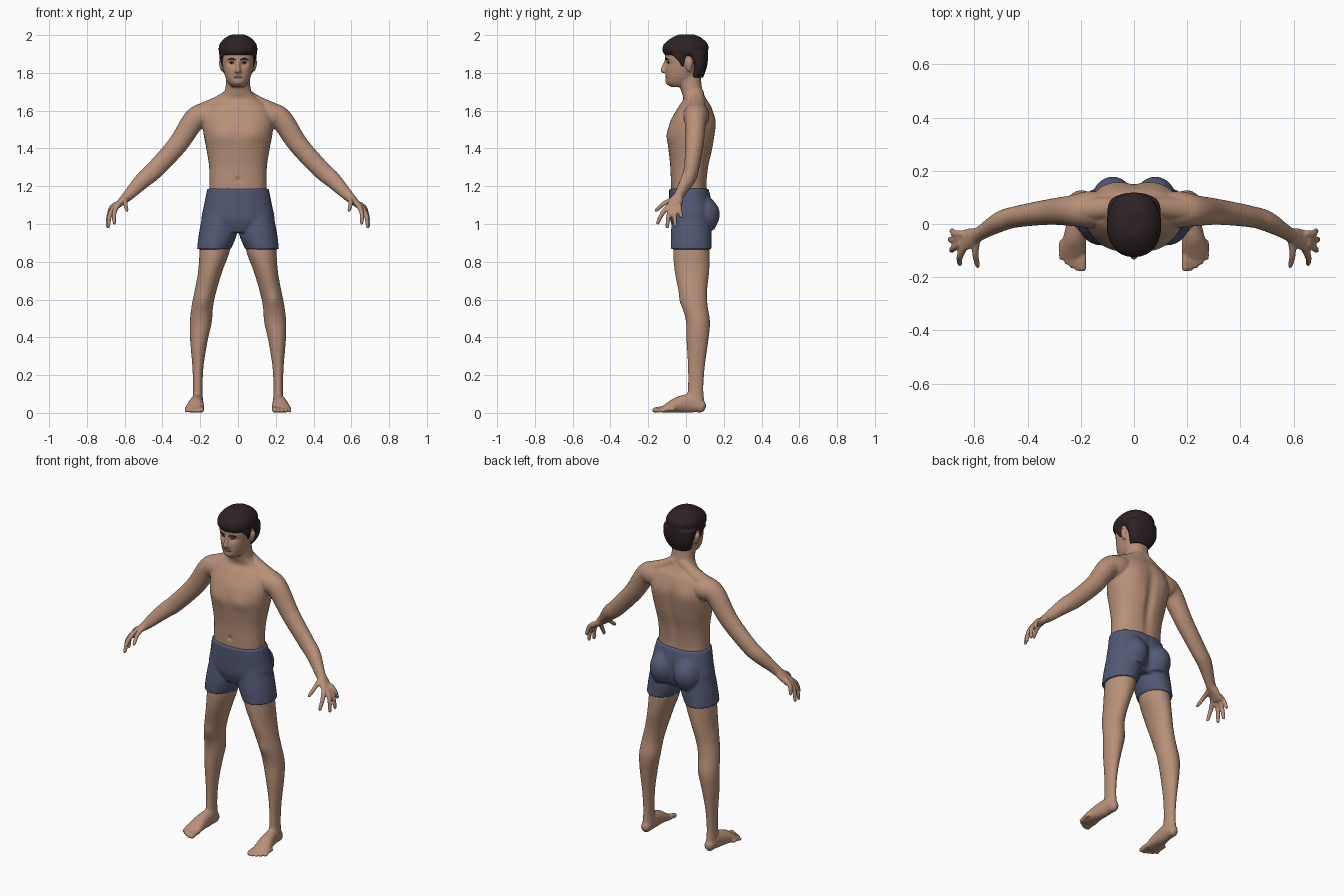
import bpy
import bmesh
import math
from mathutils import Vector
from mathutils.bvhtree import BVHTree

default_cube = bpy.data.objects.get("Cube")
if default_cube:
    bpy.data.objects.remove(default_cube, do_unlink=True)

UP, BACK = Vector((0, 0, 1)), Vector((0, 1, 0))


def material(name, red, green, blue):
    mat = bpy.data.materials.new(name)
    mat.use_nodes = True
    colour = (red, green, blue, 1)
    mat.diffuse_color = colour
    shader = next(n for n in mat.node_tree.nodes if n.type == "BSDF_PRINCIPLED")
    shader.inputs["Base Color"].default_value = colour
    shader.inputs["Roughness"].default_value = 0.7
    return mat


skin_colour = material("skin", .48, .28, .19)
shorts_colour = material("navy cloth", .085, .1, .175)
hair_colour = material("dark brown hair", .027, .016, .017)
lip_colour = material("lips", .33, .16, .12)
eye_colour = material("eye white", .5, .45, .4)
iris_colour = material("dark iris", .03, .02, .015)


def smooth_path(points, steps=6):
    """Catmull-Rom interpolation of whole sections (centre and both radii)."""
    pts = [Vector(p) for p in points]
    out = []
    for i in range(len(pts) - 1):
        a, b, c, d = pts[max(i - 1, 0)], pts[i], pts[i + 1], pts[min(i + 2, len(pts) - 1)]
        for s in range(steps):
            t = s / steps
            tangent_b, tangent_c = (c - a) / 2, (d - b) / 2
            out.append(b + tangent_b * t + (3 * (c - b) - 2 * tangent_b - tangent_c) * t ** 2
                       + (2 * (b - c) + tangent_b + tangent_c) * t ** 3)
    return out + [pts[-1]]


def tube(bm, points, axis=None, ref=BACK, both=False, rounded=True, power=2, sides=32):
    """Loft elliptical rings (x, y, z, radius across, radius along ref)."""
    path = smooth_path(points)
    rings = []
    for i, p in enumerate(path):
        centre = Vector(p[:3])
        ahead, behind = path[min(i + 1, len(path) - 1)], path[max(i - 1, 0)]
        t = axis or (Vector(ahead[:3]) - Vector(behind[:3])).normalized()
        rings.append((centre, t, p[3], p[4]))
    if rounded:
        caps = [[], []]
        for end, sign in ((0, -1), (-1, 1)):
            centre, t, a, b = rings[end]
            for k in (1, 2, 3):
                ang = k * math.pi / 7
                shift = t * sign * min(a, b) * math.sin(ang)
                caps[end].append((centre + shift, t, a * math.cos(ang), b * math.cos(ang)))
        rings = caps[0][::-1] + rings + caps[-1]
    for side in ((1, -1) if both else (1,)):
        loops = []
        for centre, t, a, b in rings:
            v = (ref - t * ref.dot(t)).normalized()
            u = v.cross(t)
            loop = []
            for k in range(sides):
                c, s = math.cos(math.tau * k / sides), math.sin(math.tau * k / sides)
                co = (centre + u * a * math.copysign(abs(c) ** (2 / power), c)
                      + v * b * math.copysign(abs(s) ** (2 / power), s))
                loop.append(bm.verts.new((co.x * side, co.y, co.z)))
            loops.append(loop)
        for low, high in zip(loops, loops[1:]):
            for k in range(sides):
                n = (k + 1) % sides
                bm.faces.new((low[k], low[n], high[n], high[k]))
        bm.faces.new(loops[0][::-1])
        bm.faces.new(loops[-1])


def column(bm, rows, **options):
    """Loft level rings given as (x, z, half width, front y, back y)."""
    tube(bm, [(x, (f + k) / 2, z, a, (k - f) / 2) for x, z, a, f, k in rows], axis=UP, **options)


def bake(obj):
    graph = bpy.context.evaluated_depsgraph_get()
    mesh = bpy.data.meshes.new_from_object(obj.evaluated_get(graph))
    obj.modifiers.clear()
    obj.data = mesh


def press(obj, dents):
    """Push soft mirrored areas of the surface: (centre, spread, offset)."""
    for vert in obj.data.vertices:
        co = vert.co.copy()
        for centre, spread, offset in dents:
            d = sum(((q - c) / s) ** 2 for q, c, s in zip((abs(co.x), co.y, co.z), centre, spread))
            if d < 9:
                vert.co += Vector(offset) * math.exp(-d / 2)
        vert.co.z = max(vert.co.z, 0)


def finish(name, bm, mat, voxel=0, relax=0, dents=(), keep=1):
    bmesh.ops.recalc_face_normals(bm, faces=bm.faces)
    mesh = bpy.data.meshes.new(name)
    bm.to_mesh(mesh)
    bm.free()
    obj = bpy.data.objects.new(name, mesh)
    bpy.context.scene.collection.objects.link(obj)
    if voxel:
        remesh = obj.modifiers.new("fuse", "REMESH")
        remesh.mode, remesh.voxel_size = "VOXEL", voxel
        soften = obj.modifiers.new("soften", "SMOOTH")
        soften.factor, soften.iterations = 0.5, relax
        bake(obj)
        press(obj, dents)
        obj.modifiers.new("lighten", "DECIMATE").ratio = keep
        bake(obj)
    obj.data.materials.clear()
    obj.data.materials.append(mat)
    obj.data.shade_smooth()
    return obj


# Torso and neck
bm = bmesh.new()
column(bm, [(0, 1.05, .15, -.07, .13), (0, 1.18, .152, -.08, .11), (0, 1.3, .153, -.083, .12),
            (0, 1.4, .168, -.093, .142), (0, 1.48, .183, -.094, .152), (0, 1.55, .185, -.08, .155),
            (0, 1.62, .16, -.04, .135), (0, 1.66, .11, -.015, .11), (0, 1.7, .072, -.024, .09),
            (0, 1.76, .063, -.04, .08), (0, 1.82, .06, -.04, .08)], rounded=False, power=2.3)
tube(bm, [(.02, .06, 1.69, .04, .035), (.1, .06, 1.645, .035, .04), (.19, .055, 1.6, .04, .045)], both=True)

# Arms and palms
tube(bm, [(.08, .05, 1.58, .07, .06), (.17, .054, 1.575, .068, .068), (.232, .05, 1.55, .06, .058),
          (.32, .045, 1.42, .053, .048), (.443, .027, 1.285, .048, .04), (.5, .01, 1.235, .044, .038),
          (.578, -.035, 1.155, .03, .026), (.61, -.05, 1.125, .022, .036),
          (.645, -.065, 1.092, .015, .04)], both=True)

# Fingers and thumbs
fingers = [((.64, -.09, 1.095), (.655, -.15, 1.005)), ((.655, -.075, 1.09), (.687, -.1, .985)),
           ((.657, -.055, 1.092), (.692, -.058, .992)), ((.648, -.037, 1.105), (.685, -.025, 1.04)),
           ((.59, -.055, 1.135), (.588, -.157, 1.073))]
for base, tip in fingers:
    base, tip = Vector(base), Vector(tip)
    bend = (base + tip) / 2 + Vector((.008, -.004, .008))
    tube(bm, [(*base, .014, .014), (*bend, .013, .013), (*tip, .01, .01)], ref=UP, both=True, sides=12)

# Legs
column(bm, [(.115, .97, .08, -.06, .12), (.123, .86, .08, -.068, .126), (.147, .75, .064, -.06, .123),
            (.171, .65, .058, -.04, .112), (.188, .57, .057, -.02, .114), (.197, .48, .058, 0, .127),
            (.207, .38, .046, .003, .118), (.212, .25, .03, .01, .1), (.213, .13, .025, .01, .092),
            (.213, .05, .029, 0, .098)], both=True, rounded=False)

# Feet and toes
tube(bm, [(.213, .078, .034, .028, .034), (.215, .03, .05, .032, .05), (.222, -.04, .043, .041, .043),
          (.228, -.09, .028, .049, .028), (.231, -.12, .018, .045, .018)], ref=UP, both=True)
for i, tip_y in enumerate((-.165, -.167, -.157, -.144, -.127)):
    x, r = .194 + i * .0195, .015 if i == 0 else .0105
    tube(bm, [(x, tip_y + .06, .02, r, r), (x, tip_y + .03, .02, r, r), (x, tip_y, r, r, r)],
         ref=UP, both=True, sides=12)

# Head, nose and ears
column(bm, [(0, 1.725, .03, -.08, 0), (0, 1.745, .05, -.1, .03), (0, 1.775, .066, -.107, .06),
            (0, 1.81, .076, -.109, .08), (0, 1.85, .084, -.108, .095), (0, 1.89, .088, -.111, .1),
            (0, 1.93, .084, -.1, .1), (0, 1.97, .055, -.06, .07)], rounded=False, power=2.3)
tube(bm, [(0, -.104, 1.865, .009, .01), (0, -.116, 1.835, .01, .012), (0, -.121, 1.812, .014, .014)])
tube(bm, [(.011, -.108, 1.807, .009, .009), (.012, -.11, 1.805, .009, .009)], ref=UP, both=True)
tube(bm, [(.082, .018, 1.815, .01, .01), (.089, .015, 1.84, .01, .02), (.092, .02, 1.86, .01, .018)], both=True)

# Fuse the body and add muscle and face relief
relief = [((.075, -.09, 1.47), (.055, .06, .035), (0, -.012, 0)),
          ((0, -.085, 1.235), (.008, .03, .01), (0, .008, 0)),
          ((0, .14, 1.38), (.018, .05, .13), (0, -.014, 0)),
          ((.1, .145, 1.52), (.04, .05, .05), (0, .009, 0)),
          ((.034, -.1, 1.852), (.016, .03, .011), (0, .011, 0)),
          ((0, -.105, 1.748), (.018, .03, .012), (0, -.006, 0)),
          ((.185, -.025, .59), (.025, .03, .03), (0, -.008, 0))]
body = finish("body", bm, skin_colour, .0055, 6, relief, .45)

# Shorts
bm = bmesh.new()
column(bm, [(0, 1.187, .163, -.09, .12), (0, 1.1, .18, -.088, .14), (0, 1.02, .19, -.083, .14),
            (0, .955, .13, -.06, .11)], rounded=False, power=2.3)
column(bm, [(.095, 1.06, .09, -.07, .13), (.106, .95, .101, -.08, .135), (.128, .866, .089, -.08, .135)],
       both=True, rounded=False)
column(bm, [(.08, .97, .07, -.02, .15), (.08, 1.03, .083, -.02, .176), (.08, 1.09, .075, -.02, .17),
            (.08, 1.15, .05, -.02, .12)], both=True, rounded=False)
cleft = [((0, .15, 1.04), (.012, .06, .06), (0, -.012, 0))]
finish("shorts", bm, shorts_colour, .006, 4, cleft, .6)

# Hair: crown, back of the head and sideburns
bm = bmesh.new()
column(bm, [(0, 1.89, .09, -.108, .108), (0, 1.915, .102, -.124, .117), (0, 1.95, .098, -.118, .116),
            (0, 1.983, .072, -.08, .085), (0, 2.003, .035, -.04, .045)], rounded=False, power=2.2)
column(bm, [(0, 1.775, .06, .01, .09), (0, 1.81, .081, .028, .104), (0, 1.85, .094, .025, .114),
            (0, 1.91, .101, -.02, .118)], rounded=False, power=2.3)
tube(bm, [(.079, -.016, 1.84, .008, .01), (.083, -.022, 1.87, .011, .02), (.084, -.03, 1.9, .014, .04)],
     both=True)
finish("hair", bm, hair_colour, .005, 4, keep=.6)

# Face details laid onto the skin
surface = BVHTree.FromObject(body, bpy.context.evaluated_depsgraph_get())


def face_strip(name, mat, spots, both=True, depth=.003):
    """Thin strip over the face through spots of (x, z, half height)."""
    strip = bmesh.new()
    points = []
    for x, z, half in spots:
        hit = surface.ray_cast(Vector((x, -1, z)), BACK)[0]
        points.append((x, hit.y if hit else -.1, z, half, depth))
    tube(strip, points, both=both, sides=12)
    finish(name, strip, mat)


face_strip("eyebrows", hair_colour, [(.016, 1.87, .003), (.034, 1.875, .004), (.053, 1.869, .002)])
face_strip("eyes", eye_colour, [(.023, 1.851, .002), (.034, 1.852, .005), (.046, 1.851, .002)])
face_strip("irises", iris_colour, [(.032, 1.852, .004), (.034, 1.852, .005), (.036, 1.852, .004)], depth=.004)
face_strip("eyelashes", hair_colour, [(.021, 1.853, .001), (.034, 1.858, .002), (.048, 1.853, .001)])
face_strip("lips", lip_colour, [(-.024, 1.777, .002), (-.01, 1.778, .005), (.01, 1.778, .005),
                                (.024, 1.777, .002)], both=False)
